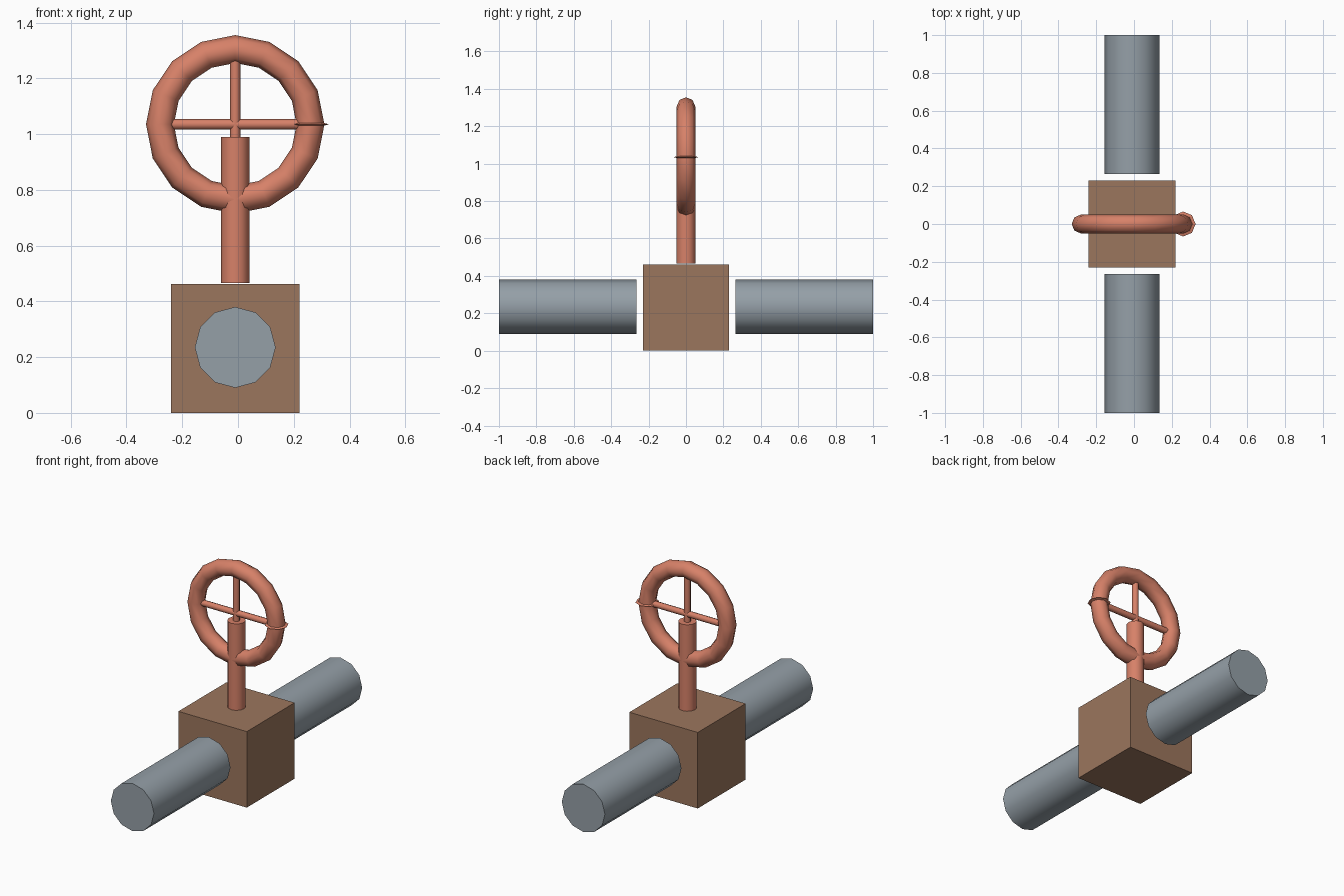
import bpy
from math import radians

if "Cube" in bpy.data.objects:
    bpy.data.objects.remove(bpy.data.objects["Cube"])

CX = -0.01      # axis of the whole valve
WHEEL_Z = 1.035


def material(name, rgb):
    m = bpy.data.materials.new(name)
    m.diffuse_color = (*rgb, 1)
    m.use_nodes = True
    m.node_tree.nodes["Principled BSDF"].inputs["Base Color"].default_value = m.diffuse_color
    return m


STEEL = material("steel", (0.30, 0.35, 0.39))
BROWN = material("brown", (0.33, 0.18, 0.11))
RED = material("red", (0.68, 0.22, 0.14))


def finish(name, mat, smooth=True):
    ob = bpy.context.object
    ob.name = name
    ob.data.materials.append(mat)
    if smooth:
        bpy.ops.object.shade_smooth_by_angle(angle=radians(50))
    return ob


def rod(name, mat, loc, radius, length, sides=12, rot=(0, 0, 0)):
    bpy.ops.mesh.primitive_cylinder_add(vertices=sides, radius=radius, depth=length,
                                        location=loc, rotation=rot)
    return finish(name, mat)


# valve body
bpy.ops.mesh.primitive_cube_add(size=1, location=(CX, 0, 0.231))
bpy.context.object.scale = (0.46, 0.46, 0.462)
finish("valve_body", BROWN, False)

# pipes, separated from the body by a small gap
for side, s in (("front", -1), ("back", 1)):
    rod(side + "_pipe", STEEL, (CX, s * 0.6325, 0.235), 0.145, 0.735,
        rot=(radians(90), 0, 0))

# stem
rod("stem", RED, (CX, 0, 0.7275), 0.051, 0.525)

# hand wheel rim
bpy.ops.mesh.primitive_torus_add(major_segments=16, minor_segments=8,
                                 major_radius=0.27, minor_radius=0.05,
                                 location=(CX, 0, WHEEL_Z), rotation=(radians(90), 0, 0))
finish("wheel_rim", RED)

# flared seam where the rim closes: two thin cones base to base
for name, s in (("upper_seam", 1), ("lower_seam", -1)):
    bpy.ops.mesh.primitive_cone_add(vertices=8, radius1=0.066, radius2=0.045, depth=0.006,
                                    location=(CX + 0.27, 0, WHEEL_Z + s * 0.003),
                                    rotation=(0 if s > 0 else radians(180), 0, 0))
    finish(name, RED, False)

# wheel spokes
rod("horizontal_spoke", RED, (CX, 0, WHEEL_Z), 0.019, 0.47, 8, (0, radians(90), 0))
rod("vertical_spoke", RED, (CX, 0, WHEEL_Z), 0.019, 0.47, 8)
